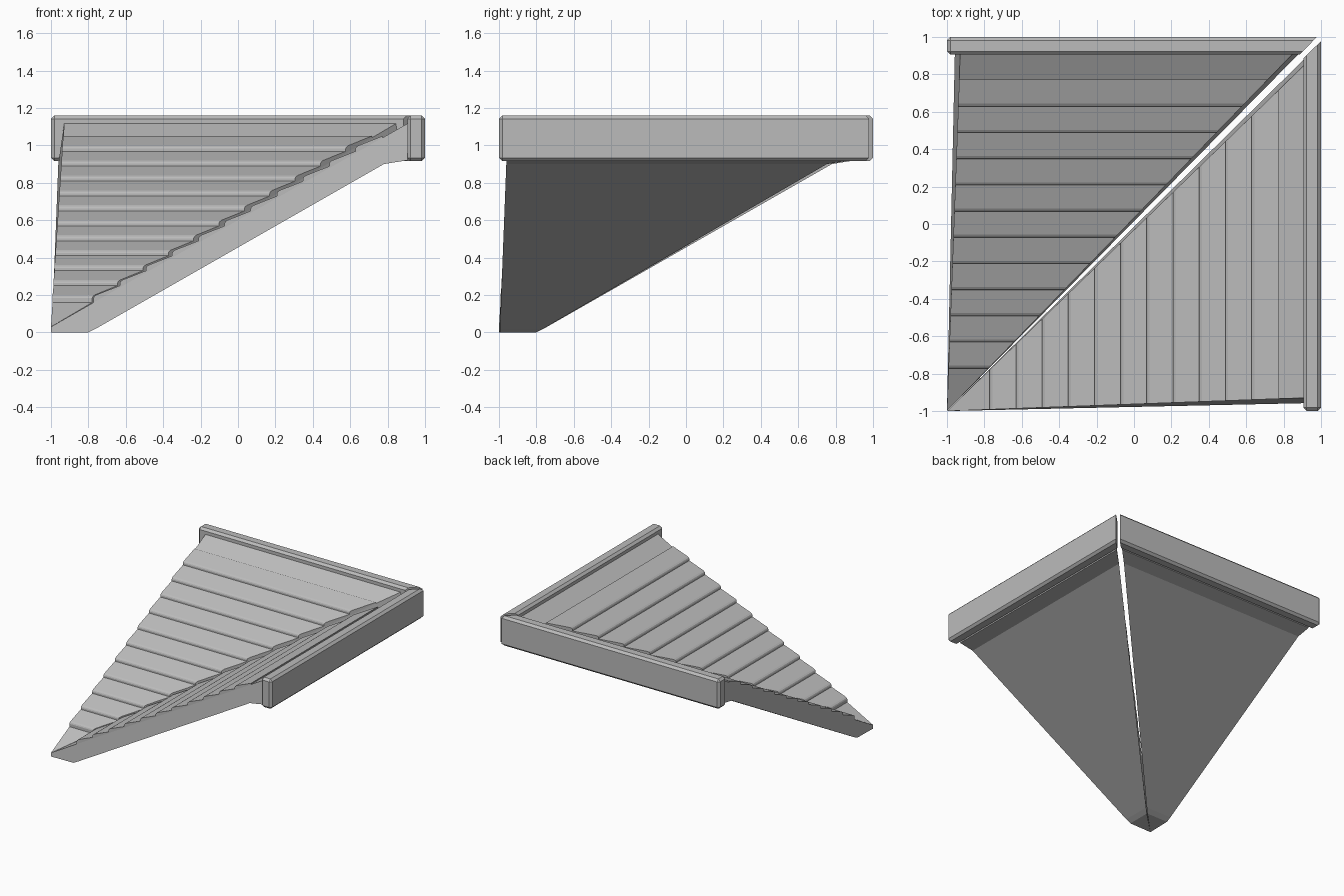
import bpy, bmesh

cube = bpy.data.objects.get("Cube")
if cube:
    bpy.data.objects.remove(cube, do_unlink=True)

gray = bpy.data.materials.new("plain gray")
gray.use_nodes = True
COLOR = (0.5, 0.5, 0.5, 1)
gray.diffuse_color = COLOR
gray.node_tree.nodes["Principled BSDF"].inputs["Base Color"].default_value = COLOR

STEP = 0.14


def finish(bm, name):
    bmesh.ops.remove_doubles(bm, verts=bm.verts, dist=0.0005)
    bmesh.ops.recalc_face_normals(bm, faces=bm.faces)
    mesh = bpy.data.meshes.new(name)
    bm.to_mesh(mesh)
    bm.free()
    mesh.materials.append(gray)
    obj = bpy.data.objects.new(name, mesh)
    bpy.context.collection.objects.link(obj)


def place(u, w, z, swap):
    # u runs up the slope, w across it; swapping mirrors over the valley
    return (w, u, z) if swap else (u, w, z)


def slope(u):
    return 0.03 + 0.57 * (u + 1)


def prism(bm, profile, swap):
    # profile points are (u, z, underside); the ends follow the outer edge and the valley
    outer, inner = [], []
    for u, z, under in profile:
        t = u + 1
        outer.append(bm.verts.new(place(u, -1 + t * (0.022 if under else 0.037), z, swap)))
        inner.append(bm.verts.new(place(u, -1 + t * (0.985 if under else 0.968), z, swap)))
    bm.faces.new(outer)
    bm.faces.new(inner)
    n = len(profile)
    for i in range(n):
        j = (i + 1) % n
        bm.faces.new((outer[i], outer[j], inner[j], inner[i]))


def roof_slab(name, swap):
    bm = bmesh.new()
    prism(bm, [(-1, 0, True), (-0.8, 0, True), (-0.76, 0.02, True),
               (0.78, 0.9, True), (0.905, 0.92, True),
               (0.905, slope(0.905), False), (-1, 0.03, False)], swap)
    finish(bm, name)


def roof_planks(name, swap):
    # overlapping courses with a rounded lower lip
    bm = bmesh.new()
    for k in range(11):
        a = -0.772 + k * STEP
        b = a + STEP
        prism(bm, [(a, slope(a) - 0.01, False), (a, slope(a) + 0.024, False),
                   (a + 0.004, slope(a) + 0.033, False),
                   (a + 0.015, slope(a) + 0.041, False),
                   (b + 0.004, slope(b) + 0.012, False),
                   (b + 0.004, slope(b) - 0.01, False)], swap)
    finish(bm, name)


def ridge_beam(name, swap):
    # chamfered board, mitred where the two meet
    bm = bmesh.new()
    plan = [(0.905, -1), (1, -1), (1, 0.978), (0.905, 0.885)]
    rings = [[bm.verts.new(place(u, w, z, swap)) for u, w in plan] for z in (0.915, 1.16)]
    low, high = rings
    bm.faces.new(low)
    bm.faces.new(high)
    for i in range(4):
        j = (i + 1) % 4
        bm.faces.new((low[i], low[j], high[j], high[i]))
    mitre = set(low[2:] + high[2:])
    edges = [e for e in bm.edges if not set(e.verts) <= mitre]
    bmesh.ops.recalc_face_normals(bm, faces=bm.faces)
    bmesh.ops.bevel(bm, geom=edges, offset=0.018, segments=1, affect='EDGES')
    finish(bm, name)


for side, swap in (("right", False), ("back", True)):
    roof_slab(side + "_roof_slab", swap)
    roof_planks(side + "_roof_planks", swap)
    ridge_beam(side + "_ridge_beam", swap)
